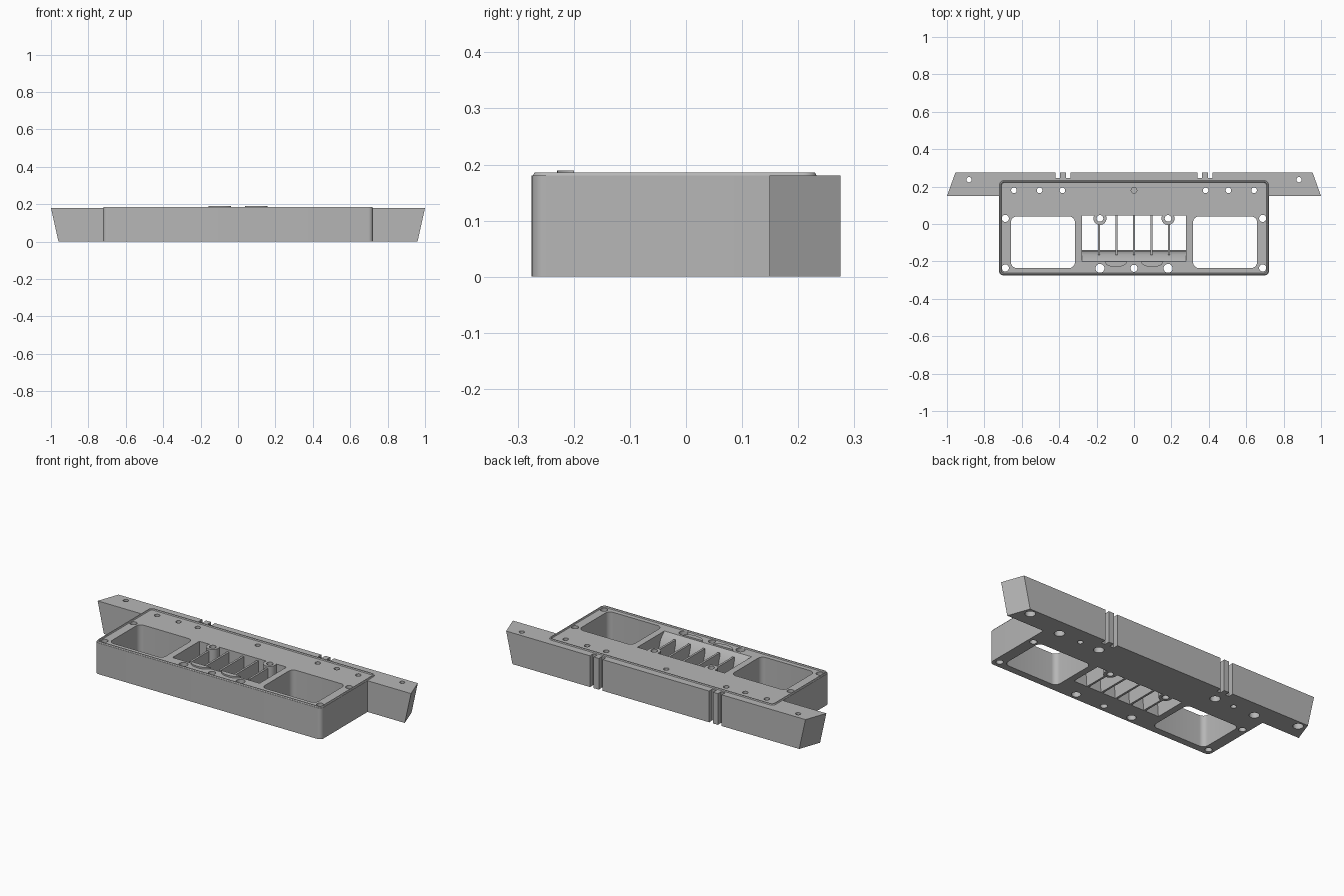
import bpy, bmesh, math

if "Cube" in bpy.data.objects:
    bpy.data.objects.remove(bpy.data.objects["Cube"])

grey = bpy.data.materials.new("cast_grey")
grey.use_nodes = True
colour = (0.47, 0.47, 0.47, 1)
grey.diffuse_color = colour
grey.node_tree.nodes["Principled BSDF"].inputs["Base Color"].default_value = colour

TOP = 0.18


def circle(x, y, r, n=24):
    return [(x + r * math.cos(2 * math.pi * i / n), y + r * math.sin(2 * math.pi * i / n))
            for i in range(n)]


def rounded_rect(cx, cy, hx, hy, r, n=6):
    pts = []
    for q, (sx, sy) in enumerate([(1, 1), (-1, 1), (-1, -1), (1, -1)]):
        for i in range(n + 1):
            a = math.pi / 2 * (q + i / n)
            pts.append((cx + sx * (hx - r) + r * math.cos(a),
                        cy + sy * (hy - r) + r * math.sin(a)))
    return pts


def add_prism(bm, pts, z0, z1):
    low = [bm.verts.new((x, y, z0)) for x, y in pts]
    high = [bm.verts.new((x, y, z1)) for x, y in pts]
    bm.faces.new(low[::-1])
    bm.faces.new(high)
    for i in range(len(pts)):
        j = (i + 1) % len(pts)
        bm.faces.new((low[i], low[j], high[j], high[i]))


def make(name, bm):
    bmesh.ops.recalc_face_normals(bm, faces=bm.faces)
    mesh = bpy.data.meshes.new(name)
    bm.to_mesh(mesh)
    bm.free()
    mesh.materials.append(grey)
    ob = bpy.data.objects.new(name, mesh)
    bpy.context.collection.objects.link(ob)
    return ob


def prisms(name, items):
    bm = bmesh.new()
    for pts, z0, z1 in items:
        add_prism(bm, pts, z0, z1)
    return make(name, bm)


def combine(target, tool, operation):
    mod = target.modifiers.new(operation, 'BOOLEAN')
    mod.operation = operation
    mod.solver = 'EXACT'
    mod.object = tool
    bpy.context.view_layer.objects.active = target
    bpy.ops.object.modifier_apply(modifier=mod.name)
    bpy.data.objects.remove(tool)


# Main casting with side ears whose ends lean inward at the bottom
half = [(0.697 + 0.025 * math.cos(a), -0.25 + 0.025 * math.sin(a))
        for a in [math.pi / 2 * (i / 6 - 1) for i in range(7)]]
half += [(0.722, 0.149), (1, 0.149), (0.955, 0.275)]
bm = bmesh.new()
add_prism(bm, half + [(-x, y) for x, y in reversed(half)], 0, TOP)
for v in bm.verts:
    if abs(v.co.x) > 0.9 and v.co.z < 0.01:
        v.co.x -= math.copysign(0.04, v.co.x)
body = make("main_casting", bm)

# Large side openings and paired slots in the back edge
cuts = []
for s in (-1, 1):
    cuts.append((rounded_rect(s * 0.487, -0.0975, 0.171, 0.1375, 0.03), -0.1, 0.3))
    for d in (-0.028, 0.028):
        x = s * 0.38 + d
        cuts.append(([(x - 0.013, 0.245), (x + 0.013, 0.245),
                      (x + 0.01, 0.3), (x - 0.01, 0.3)], -0.1, 0.3))
combine(body, prisms("opening_cutter", cuts), 'DIFFERENCE')

# Central port with a curved ramp along its front
profile = [(0.045, -0.1), (0.045, 0.3), (-0.2, 0.3), (-0.2, TOP), (-0.165, 0.145),
           (-0.147, 0.09), (-0.14, 0), (-0.14, -0.1)]
bm = bmesh.new()
add_prism(bm, profile, -0.278, 0.278)
for v in bm.verts:
    v.co = (v.co.z, v.co.x, v.co.y)
combine(body, make("port_cutter", bm), 'DIFFERENCE')

# Screw bosses bulging into the port
combine(body, prisms("boss", [(circle(s * 0.182, 0.03, 0.035), 0, TOP) for s in (-1, 1)]), 'UNION')

# Through holes, plus one blind hole
holes = [(circle(0, -0.237, 0.019), -0.1, 0.3), (circle(0, TOP, 0.015), 0.12, 0.3)]
wide = []
for s in (-1, 1):
    for x, y, r in [(0.688, 0.03, 0.019), (0.688, -0.235, 0.019), (0.642, TOP, 0.015),
                    (0.505, TOP, 0.015), (0.383, TOP, 0.015), (0.882, 0.237, 0.014),
                    (0.182, 0.03, 0.018), (0.182, -0.237, 0.024)]:
        holes.append((circle(s * x, y, r), -0.1, 0.3))
    # Wider counterbores underneath
    for x, y in [(0.642, TOP), (0.383, TOP), (0.882, 0.237)]:
        wide.append((circle(s * x, y, 0.027), -0.1, 0.05))
combine(body, prisms("hole_cutter", holes), 'DIFFERENCE')
combine(body, prisms("counterbore_cutter", wide), 'DIFFERENCE')

# Raised sealing bead around the top
bm = bmesh.new()
loops = []
for inset, z in [(0.001, 0.178), (0.005, 0.186), (0.011, 0.186), (0.015, 0.178)]:
    pts = rounded_rect(0, -0.02, 0.722 - inset, 0.255 - inset, 0.027 - inset)
    loops.append([bm.verts.new((x, y, z)) for x, y in pts])
for k, loop in enumerate(loops):
    other = loops[(k + 1) % len(loops)]
    for i in range(len(loop)):
        j = (i + 1) % len(loop)
        bm.faces.new((loop[i], loop[j], other[j], other[i]))
bead = make("sealing_bead", bm)

# Thin divider vanes inside the port
vanes = []
for x in (-0.187, -0.094, 0, 0.094, 0.187):
    back = 0.005 if abs(x) > 0.15 else 0.05
    vanes.append(([(x - 0.006, -0.165), (x + 0.006, -0.165),
                   (x + 0.006, back), (x - 0.006, back)], 0, 0.168))
vane = prisms("port_vanes", vanes)

# Low scalloped lips in front of the ramp
lips = []
for s in (-1, 1):
    arc = [math.pi * i / 12 for i in range(13)]
    lips.append(([(s * 0.097 + 0.06 * math.cos(a), -0.2 - 0.03 * math.sin(a))
                  for a in arc], 0.17, 0.189))
lip = prisms("scalloped_lips", lips)

bpy.ops.object.select_all(action='DESELECT')
for ob in (body, bead, vane, lip):
    ob.select_set(True)
bpy.context.view_layer.objects.active = body
bpy.ops.object.shade_smooth_by_angle(angle=math.radians(30))
